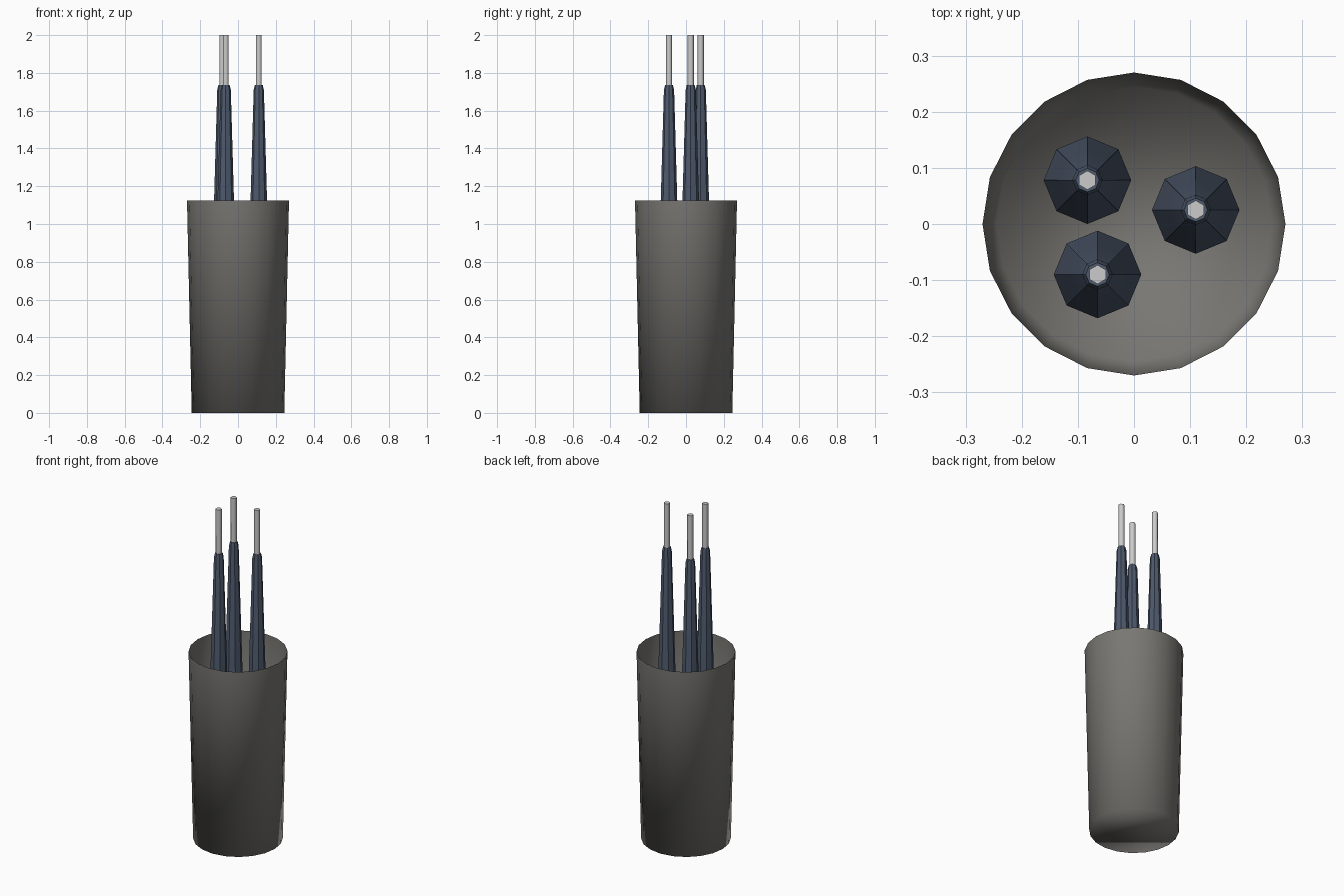
import bpy, bmesh, math

if "Cube" in bpy.data.objects:
    bpy.data.objects.remove(bpy.data.objects["Cube"])


def lathe(name, profile, sides, loc=(0, 0), phase=0.0, cap_top=True, colour=None, angle=30):
    """Revolve (radius, z) points around z, capping the bottom and optionally the top."""
    bm = bmesh.new()
    rings = []
    for r, z in profile:
        rings.append([bm.verts.new((loc[0] + r * math.cos(phase + 2 * math.pi * i / sides),
                                    loc[1] + r * math.sin(phase + 2 * math.pi * i / sides), z))
                      for i in range(sides)])
    for a, b in zip(rings, rings[1:]):
        for i in range(sides):
            j = (i + 1) % sides
            bm.faces.new((a[i], a[j], b[j], b[i]))
    bm.faces.new(rings[0][::-1])
    if cap_top:
        bm.faces.new(rings[-1])
    me = bpy.data.meshes.new(name)
    bm.to_mesh(me)
    bm.free()
    ob = bpy.data.objects.new(name, me)
    bpy.context.collection.objects.link(ob)
    if colour:
        me.materials.append(colour)
    bpy.ops.object.select_all(action='DESELECT')
    ob.select_set(True)
    bpy.context.view_layer.objects.active = ob
    bpy.ops.object.shade_smooth_by_angle(angle=math.radians(angle))
    return ob


def material(name, rgb):
    m = bpy.data.materials.new(name)
    m.diffuse_color = (*rgb, 1)
    m.use_nodes = True
    m.node_tree.nodes["Principled BSDF"].inputs["Base Color"].default_value = m.diffuse_color
    return m


cup_grey = material("cup_grey", (0.19, 0.185, 0.17))
handle_blue = material("handle_blue", (0.075, 0.10, 0.15))
metal = material("metal", (0.55, 0.55, 0.55))

# Thin open cup, smooth all over
lathe("cup", [(0.245, 0), (0.27, 1.125)], 20, cap_top=False, colour=cup_grey, angle=180)

# Three tools standing in the cup: tapered handle and thin metal shaft
for n, loc in enumerate([(-0.083, 0.078), (0.11, 0.025), (-0.065, -0.09)], 1):
    lathe(f"handle_{n}", [(0.078, 0.03), (0.053, 0.8), (0.027, 1.71), (0.021, 1.735)], 8,
          loc, colour=handle_blue)
    lathe(f"shaft_{n}", [(0.017, 1.72), (0.017, 2.0)], 6, loc, phase=math.pi / 6,
          colour=metal, angle=61)
